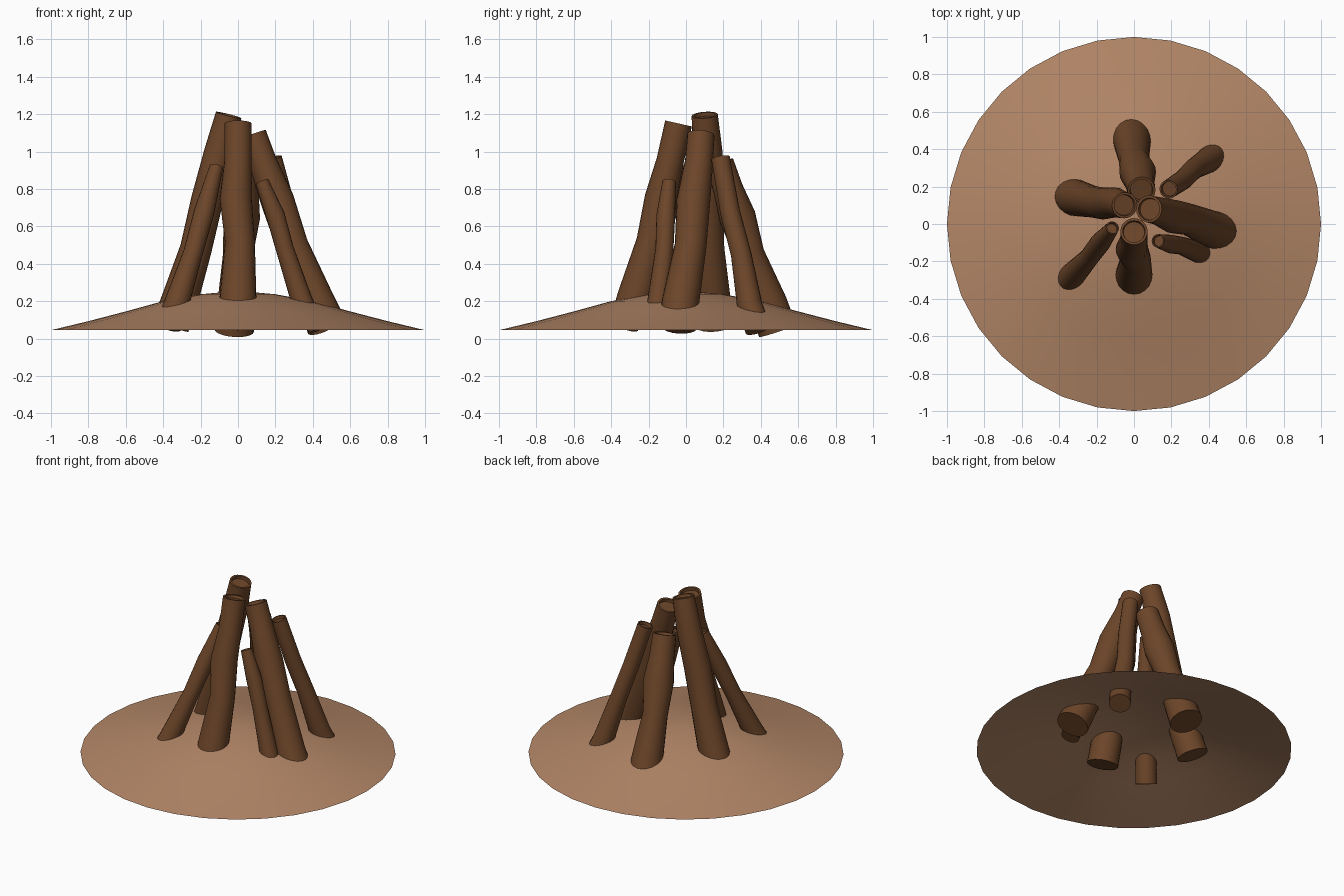
import bpy, bmesh, math
from mathutils import Vector

if "Cube" in bpy.data.objects:
    bpy.data.objects.remove(bpy.data.objects["Cube"])


def material(name, color):
    m = bpy.data.materials.new(name)
    m.diffuse_color = (*color, 1)
    m.use_nodes = True
    m.node_tree.nodes["Principled BSDF"].inputs["Base Color"].default_value = m.diffuse_color
    return m


BARK = material("bark", (0.15, 0.06, 0.022))
EARTH = material("earth", (0.45, 0.24, 0.135))


def finish(bm, name, mat, angle):
    me = bpy.data.meshes.new(name)
    bm.to_mesh(me)
    bm.free()
    me.materials.append(mat)
    ob = bpy.data.objects.new(name, me)
    bpy.context.collection.objects.link(ob)
    bpy.ops.object.select_all(action='DESELECT')
    ob.select_set(True)
    bpy.context.view_layer.objects.active = ob
    bpy.ops.object.shade_smooth_by_angle(angle=math.radians(angle))
    return ob


def bridge(bm, a, b):
    n = len(a)
    for i in range(n):
        j = (i + 1) % n
        bm.faces.new((a[i], a[j], b[j], b[i]))


def log(name, path, sides=20):
    """Tube along (x, y, z, radius) stations with a sunken top."""
    bm = bmesh.new()
    pts = [Vector(p[:3]) for p in path]
    rings = []

    def ring(c, t, r):
        u = Vector((0, 1, 0)).cross(t).normalized()
        v = t.cross(u)
        return [bm.verts.new(c + r * (math.cos(a) * u + math.sin(a) * v))
                for a in (2 * math.pi * i / sides for i in range(sides))]

    for i, c in enumerate(pts):
        t = (pts[min(i + 1, len(pts) - 1)] - pts[max(i - 1, 0)]).normalized()
        rings.append(ring(c, t, path[i][3]))
    # hollowed cut end
    r = path[-1][3]
    rings.append(ring(pts[-1], t, r * 0.82))
    rings.append(ring(pts[-1] - t * 0.02, t, r * 0.78))
    for a, b in zip(rings, rings[1:]):
        bridge(bm, a, b)
    bm.faces.new(rings[-1])
    bm.faces.new(rings[0][::-1])
    return finish(bm, name, BARK, 40)


# Earth mound: open shell
bm = bmesh.new()
N = 32
prev = None
for r, z in ((1.0, 0.045), (0.8, 0.093), (0.6, 0.145), (0.4, 0.2), (0.2, 0.237), (0.08, 0.248)):
    cur = [bm.verts.new((r * math.cos(2 * math.pi * i / N), r * math.sin(2 * math.pi * i / N), z))
           for i in range(N)]
    if prev:
        bridge(bm, prev, cur)
    prev = cur
tip = bm.verts.new((0, 0, 0.25))
for i in range(N):
    bm.faces.new((prev[i], prev[(i + 1) % N], tip))
finish(bm, "mound", EARTH, 60)

# Thick logs
log("front_log", [(0, -0.31, 0.07, 0.1), (0, -0.27, 0.22, 0.098), (0.01, -0.185, 0.52, 0.08),
                  (-0.012, -0.135, 0.75, 0.086), (0, -0.085, 0.95, 0.073), (0, -0.04, 1.15, 0.073)])
log("left_log", [(-0.36, 0.15, 0.07, 0.1), (-0.31, 0.14, 0.21, 0.098), (-0.225, 0.12, 0.48, 0.085),
                 (-0.165, 0.11, 0.74, 0.086), (-0.10, 0.115, 1.0, 0.08), (-0.05, 0.1, 1.195, 0.07)])
log("back_log", [(-0.02, 0.49, 0.042, 0.105), (-0.01, 0.44, 0.19, 0.1), (0, 0.34, 0.45, 0.08),
                 (0.02, 0.275, 0.65, 0.098), (0.03, 0.225, 0.8, 0.08), (0.04, 0.18, 0.94, 0.075)])
log("right_log", [(0.475, -0.04, 0.07, 0.105), (0.42, -0.03, 0.19, 0.1), (0.29, 0.025, 0.5, 0.085),
                  (0.21, 0.04, 0.74, 0.09), (0.13, 0.07, 0.95, 0.075), (0.08, 0.08, 1.09, 0.073)])

# Thin logs
log("front_left_log", [(-0.37, -0.32, 0.07, 0.07), (-0.33, -0.275, 0.18, 0.068), (-0.24, -0.18, 0.46, 0.052),
                       (-0.18, -0.1, 0.68, 0.055), (-0.115, -0.02, 0.92, 0.036)])
log("front_right_log", [(0.39, -0.165, 0.07, 0.06), (0.345, -0.15, 0.19, 0.058), (0.25, -0.115, 0.48, 0.048),
                        (0.2, -0.108, 0.66, 0.05), (0.128, -0.09, 0.84, 0.036)])
log("back_right_log", [(0.44, 0.385, 0.05, 0.07), (0.395, 0.34, 0.18, 0.068), (0.32, 0.295, 0.45, 0.055),
                       (0.26, 0.235, 0.68, 0.053), (0.185, 0.185, 0.965, 0.05)])
